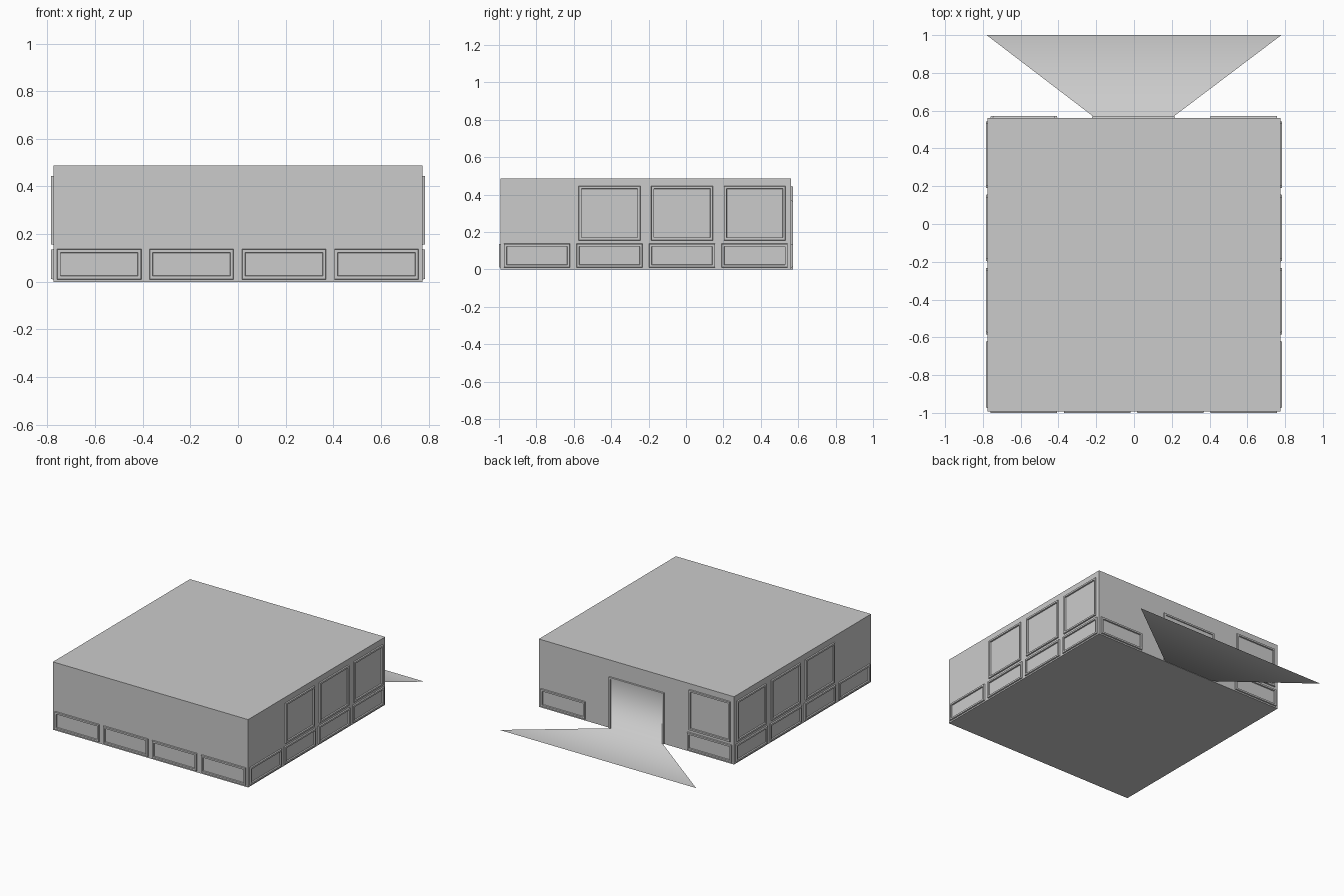
import bpy, bmesh
from mathutils import Matrix, Vector

cube = bpy.data.objects.get("Cube")
if cube:
    bpy.data.objects.remove(cube)

grey = bpy.data.materials.new("plain grey")
grey.use_nodes = True
grey.diffuse_color = (0.6, 0.6, 0.6, 1)
grey.node_tree.nodes["Principled BSDF"].inputs["Base Color"].default_value = (0.6, 0.6, 0.6, 1)

HALF_X, FRONT, BACK, TOP = 0.775, -0.992, 0.562, 0.487
DEPTH, RIM = 0.009, 0.014


def make_object(name, bm):
    mesh = bpy.data.meshes.new(name)
    bm.to_mesh(mesh)
    bm.free()
    mesh.materials.append(grey)
    obj = bpy.data.objects.new(name, mesh)
    bpy.context.collection.objects.link(obj)
    return obj


# Each wall maps (position along wall, outward, height) to the room
def wall(origin, along, out):
    m = Matrix((along, out, (0, 0, 1))).transposed().to_4x4()
    m.translation = origin
    return m


WALLS = {
    "front": wall((0, FRONT, 0), (1, 0, 0), (0, -1, 0)),
    "back": wall((0, BACK, 0), (1, 0, 0), (0, 1, 0)),
    "left": wall((HALF_X, 0, 0), (0, 1, 0), (1, 0, 0)),
    "right": wall((-HALF_X, 0, 0), (0, 1, 0), (-1, 0, 0)),
}


# Raised moulding swept round a rectangle; a doorway is open at the bottom
def moulding(name, side, a, b, low, high, doorway=False):
    bm = bmesh.new()
    loops = []
    for inset, out in ((0, 0), (0.002, DEPTH), (RIM, DEPTH), (RIM + 0.002, 0)):
        base = low if doorway else low + inset
        corners = ((a + inset, base), (a + inset, high - inset),
                   (b - inset, high - inset), (b - inset, base))
        loops.append([bm.verts.new(WALLS[side] @ Vector((u, out, z))) for u, z in corners])
    for outer, inner in zip(loops, loops[1:]):
        for i in range(3 if doorway else 4):
            j = (i + 1) % 4
            bm.faces.new((outer[i], outer[j], inner[j], inner[i]))
    if not doorway:
        bm.faces.new(loops[-1])
    bmesh.ops.recalc_face_normals(bm, faces=bm.faces)
    # Point the open shell away from the wall
    out_dir = WALLS[side].to_3x3() @ Vector((0, 1, 0))
    if sum(f.normal.dot(out_dir) * f.calc_area() for f in bm.faces) < 0:
        bmesh.ops.reverse_faces(bm, faces=bm.faces)
    make_object(name, bm)


# Room block
bm = bmesh.new()
bmesh.ops.create_cube(bm, size=1)
bmesh.ops.scale(bm, vec=(2 * HALF_X, BACK - FRONT, TOP), verts=bm.verts)
bmesh.ops.translate(bm, vec=(0, (FRONT + BACK) / 2, TOP / 2), verts=bm.verts)
make_object("room_block", bm)

# Low wainscot panels and tall upper panels
PITCH, WIDTH = 0.388, 0.354
for side in WALLS:
    start = -0.76 if side in ("front", "back") else -0.974
    for i in range(4):
        if side == "back" and i in (1, 2):
            continue
        a = start + i * PITCH
        moulding(f"{side}_low_panel_{i + 1}", side, a, a + WIDTH, 0.01, 0.137)
        if (side in ("left", "right") and i > 0) or (side == "back" and i == 0):
            moulding(f"{side}_tall_panel_{i + 1}", side, a + 0.012, a + WIDTH - 0.012, 0.155, 0.445)

# Door frame
moulding("door_frame", "back", -0.222, 0.216, 0, 0.368, doorway=True)

# Door with the flared floor apron, one smooth sheet
bm = bmesh.new()
sill_y = BACK + 0.003
rows = [((-0.21, sill_y, 0.356), (0.204, sill_y, 0.356)),
        ((-0.21, sill_y, 0), (0.204, sill_y, 0)),
        ((-0.78, 1, 0), (0.78, 1, 0))]
rows = [[bm.verts.new(p) for p in row] for row in rows]
for upper, lower in zip(rows, rows[1:]):
    face = bm.faces.new((upper[1], upper[0], lower[0], lower[1]))
    face.smooth = True
make_object("door_and_apron", bm)
